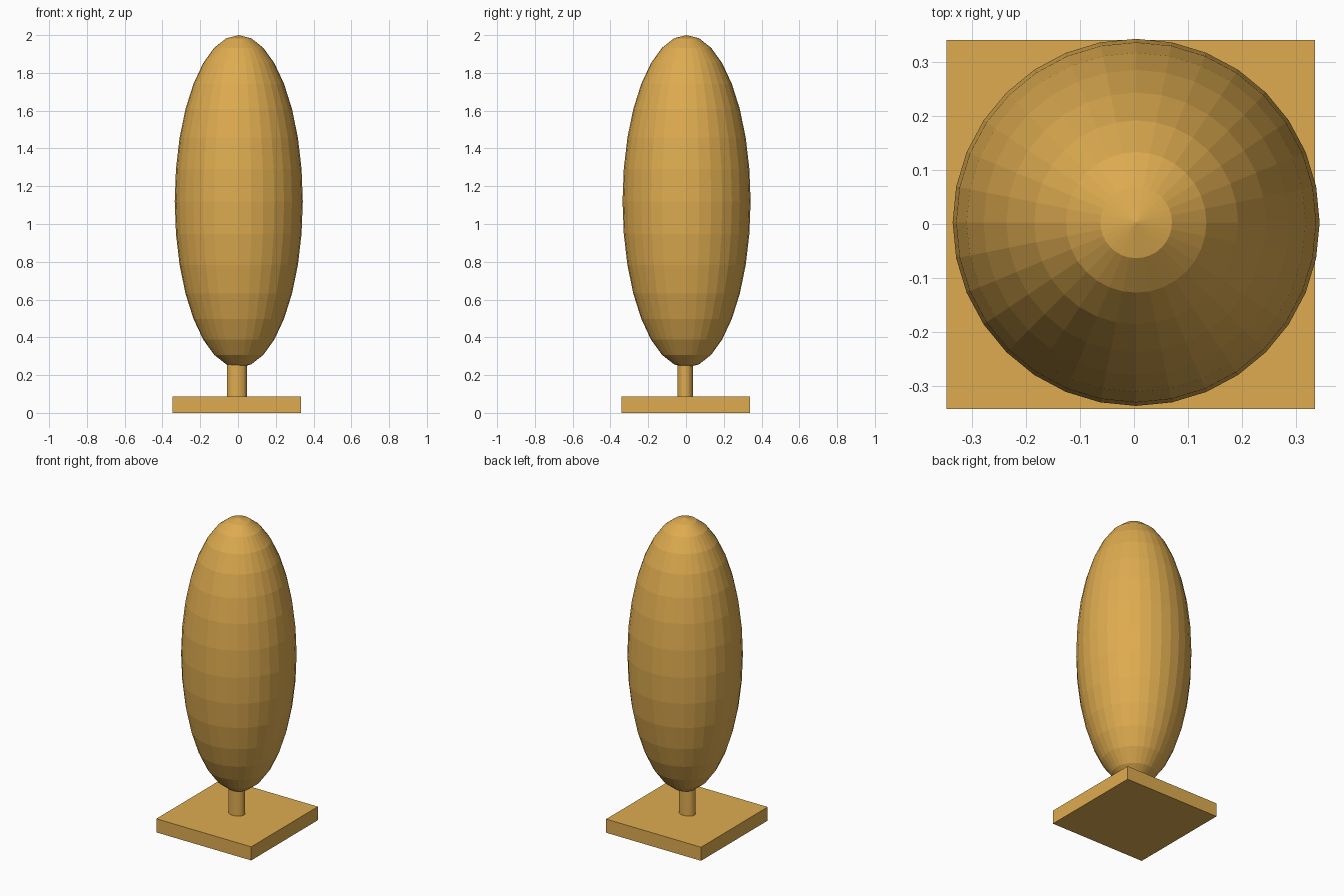
import bpy

if "Cube" in bpy.data.objects:
    bpy.data.objects.remove(bpy.data.objects["Cube"])

mat = bpy.data.materials.new("golden_wood")
mat.diffuse_color = (0.73, 0.41, 0.08, 1)
mat.use_nodes = True
mat.node_tree.nodes["Principled BSDF"].inputs["Base Color"].default_value = mat.diffuse_color

def finish(name, scale):
    ob = bpy.context.object
    ob.name = name
    ob.scale = scale
    bpy.ops.object.transform_apply(location=False, rotation=False, scale=True)
    ob.data.materials.append(mat)

# Square base plate
bpy.ops.mesh.primitive_cube_add(size=1, location=(-0.006, -0.001, 0.044))
finish("base", (0.68, 0.682, 0.088))

# Slightly oval stem, sunk into the plate and the body
bpy.ops.mesh.primitive_cylinder_add(vertices=32, radius=1, depth=1, location=(-0.006, -0.004, 0.165))
finish("stem", (0.053, 0.042, 0.2))

# Tall egg-shaped body
bpy.ops.mesh.primitive_uv_sphere_add(segments=32, ring_count=16, radius=1, location=(0.004, 0.003, 1.12))
finish("body", (0.339, 0.339, 0.88))
